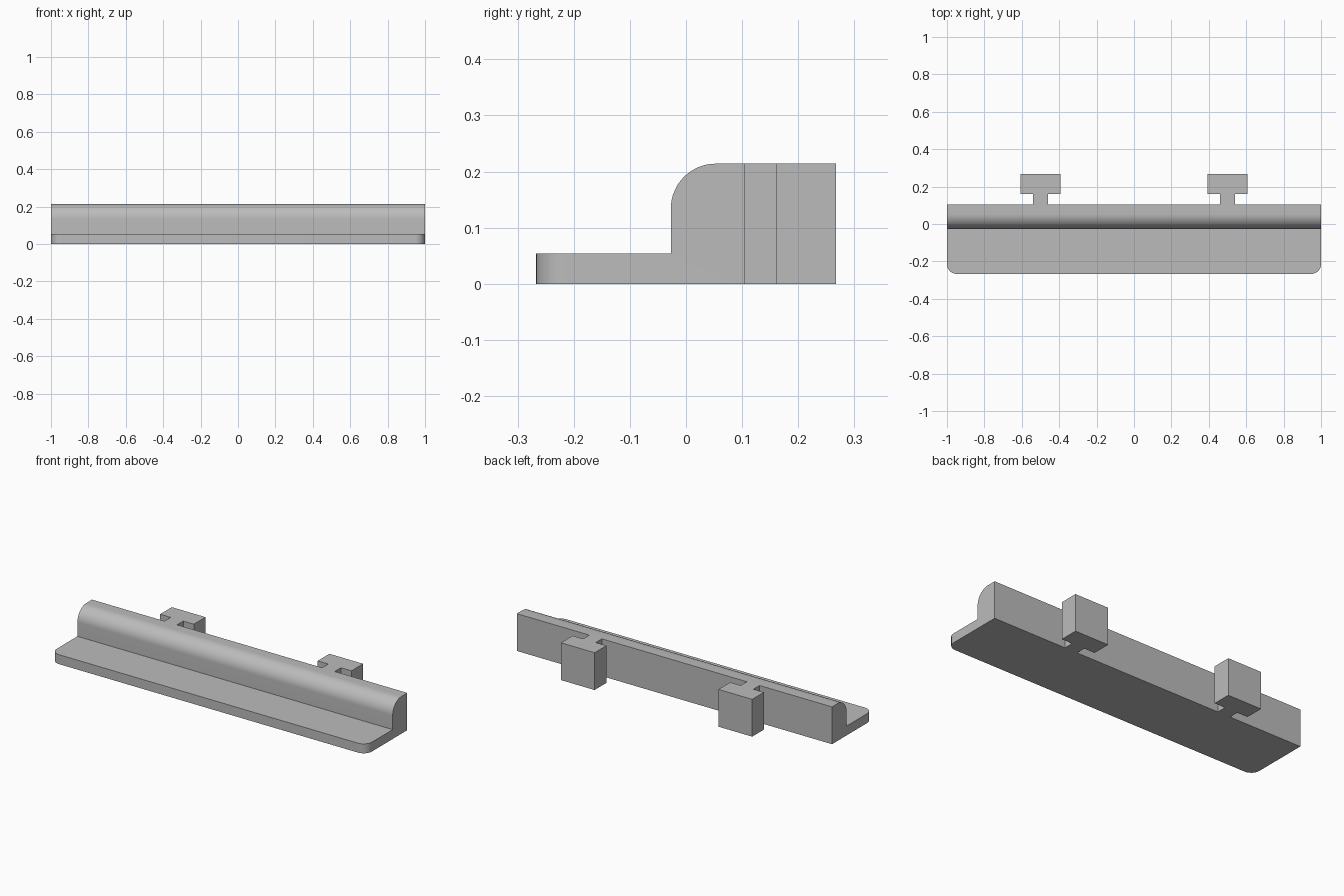
import bpy
import bmesh
import math
from mathutils import Vector

cube = bpy.data.objects.get("Cube")
if cube:
    bpy.data.objects.remove(cube, do_unlink=True)

HEIGHT, LIP, BACK, FRONT, WALL = 0.214, 0.054, 0.105, -0.267, -0.027

grey = bpy.data.materials.new("plain_grey")
grey.use_nodes = True
grey.diffuse_color = (0.5, 0.5, 0.5, 1)
grey.node_tree.nodes["Principled BSDF"].inputs["Base Color"].default_value = grey.diffuse_color


def prism(name, outline, direction, finish=None):
    """Extrude a closed outline into a solid."""
    bm = bmesh.new()
    face = bm.faces.new([bm.verts.new(p) for p in outline])
    moved = bmesh.ops.extrude_face_region(bm, geom=[face], use_keep_orig=True)["geom"]
    bmesh.ops.translate(bm, vec=direction,
                        verts=[v for v in moved if isinstance(v, bmesh.types.BMVert)])
    if finish:
        finish(bm)
    bmesh.ops.recalc_face_normals(bm, faces=bm.faces)
    mesh = bpy.data.meshes.new(name)
    bm.to_mesh(mesh)
    bm.free()
    mesh.materials.append(grey)
    obj = bpy.data.objects.new(name, mesh)
    bpy.context.collection.objects.link(obj)
    bpy.ops.object.select_all(action="DESELECT")
    obj.select_set(True)
    bpy.context.view_layer.objects.active = obj
    bpy.ops.object.shade_smooth_by_angle(angle=math.radians(30))
    return obj


def round_front_corners(bm):
    edges = [e for e in bm.edges
             if all(abs(v.co.y - FRONT) < 1e-4 for v in e.verts)
             and abs(e.verts[0].co.x - e.verts[1].co.x) < 1e-4]
    bmesh.ops.bevel(bm, geom=edges, offset=0.053, segments=12,
                    profile=0.5, affect="EDGES")


# Rail: thin front lip and tall back wall with a rounded top front edge
R = 0.08
arc = [(WALL + R - R * math.cos(a), HEIGHT - R + R * math.sin(a))
       for a in (math.pi / 2 * i / 16 for i in range(17))]
profile = [(FRONT, 0), (FRONT, LIP), (WALL, LIP)] + arc + [(BACK, HEIGHT), (BACK, 0)]
prism("rail", [(-1, y, z) for y, z in profile], Vector((2, 0, 0)), round_front_corners)


# T-shaped tabs on the back, open where they meet the wall
def open_joint(bm):
    joint = [f for f in bm.faces if all(abs(v.co.y - BACK) < 1e-4 for v in f.verts)]
    bmesh.ops.delete(bm, geom=joint, context="FACES_ONLY")


STEM, HEAD, NECK, END = 0.04, 0.107, 0.161, 0.267
half = [(STEM, BACK), (STEM, NECK), (HEAD, NECK), (HEAD, END)]
tee = half + [(-x, y) for x, y in reversed(half)]
for name, cx in (("left_tab", 0.5), ("right_tab", -0.5)):
    prism(name, [(cx + x, y, 0) for x, y in tee], Vector((0, 0, HEIGHT)), open_joint)
